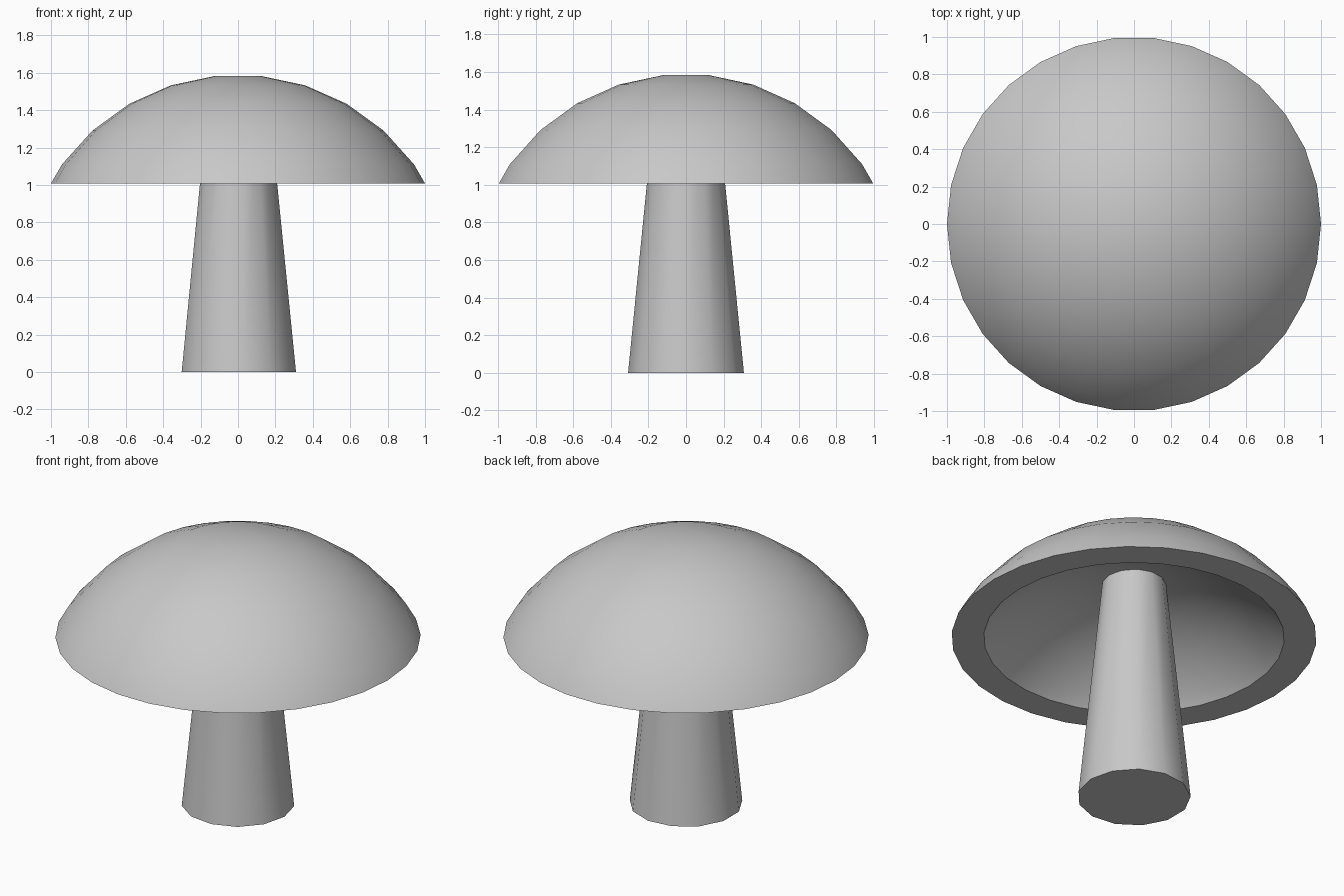
import bpy, bmesh
from math import sin, cos, pi, radians

cube = bpy.data.objects.get("Cube")
if cube:
    bpy.data.objects.remove(cube)

RIM_Z = 13.0          # working units, scaled so the cap is 2 wide
SPHERE_R = 15.0
SCALE = 1 / 12.896

grey = bpy.data.materials.new("plain grey")
grey.use_nodes = True
grey.diffuse_color = (0.58, 0.58, 0.58, 1)
grey.node_tree.nodes["Principled BSDF"].inputs["Base Color"].default_value = grey.diffuse_color


def lathe(name, profile, sides):
    """Spin an open (radius, z) profile and close both of its ends with flat discs."""
    bm = bmesh.new()
    rings = []
    for r, z in profile:
        rings.append([bm.verts.new((r * SCALE * cos(2 * pi * i / sides),
                                    r * SCALE * sin(2 * pi * i / sides),
                                    z * SCALE)) for i in range(sides)])
    for a, b in zip(rings, rings[1:]):
        for i in range(sides):
            j = (i + 1) % sides
            bm.faces.new((a[i], a[j], b[j], b[i]))
    bm.faces.new(rings[0])
    bm.faces.new(rings[-1])
    bmesh.ops.recalc_face_normals(bm, faces=bm.faces)
    mesh = bpy.data.meshes.new(name)
    bm.to_mesh(mesh)
    bm.free()
    mesh.materials.append(grey)
    obj = bpy.data.objects.new(name, mesh)
    bpy.context.collection.objects.link(obj)
    bpy.ops.object.select_all(action='DESELECT')
    obj.select_set(True)
    bpy.context.view_layer.objects.active = obj
    bpy.ops.object.shade_smooth_by_angle(angle=radians(30))
    return obj


def dome(centre_z):
    """Arc from the flat top down to the rim plane, cut along the last facet."""
    points = []
    for k in range(8):
        angle = radians(6 + 12 * k)
        r, z = SPHERE_R * sin(angle), centre_z + SPHERE_R * cos(angle)
        if z < RIM_Z:
            r0, z0 = points[-1]
            t = (z0 - RIM_Z) / (z0 - z)
            points.append((r0 + t * (r - r0), RIM_Z))
            break
        points.append((r, z))
    return points


# Hollow cap: outer dome, flat rim, lower inner dome
lathe("cap", dome(5.5) + dome(2.5)[::-1], 30)

# Tapered stem reaching up into the cap
top = 17.5
lathe("stem", [(4, 0), (4 - 0.1 * top, top)], 13)
